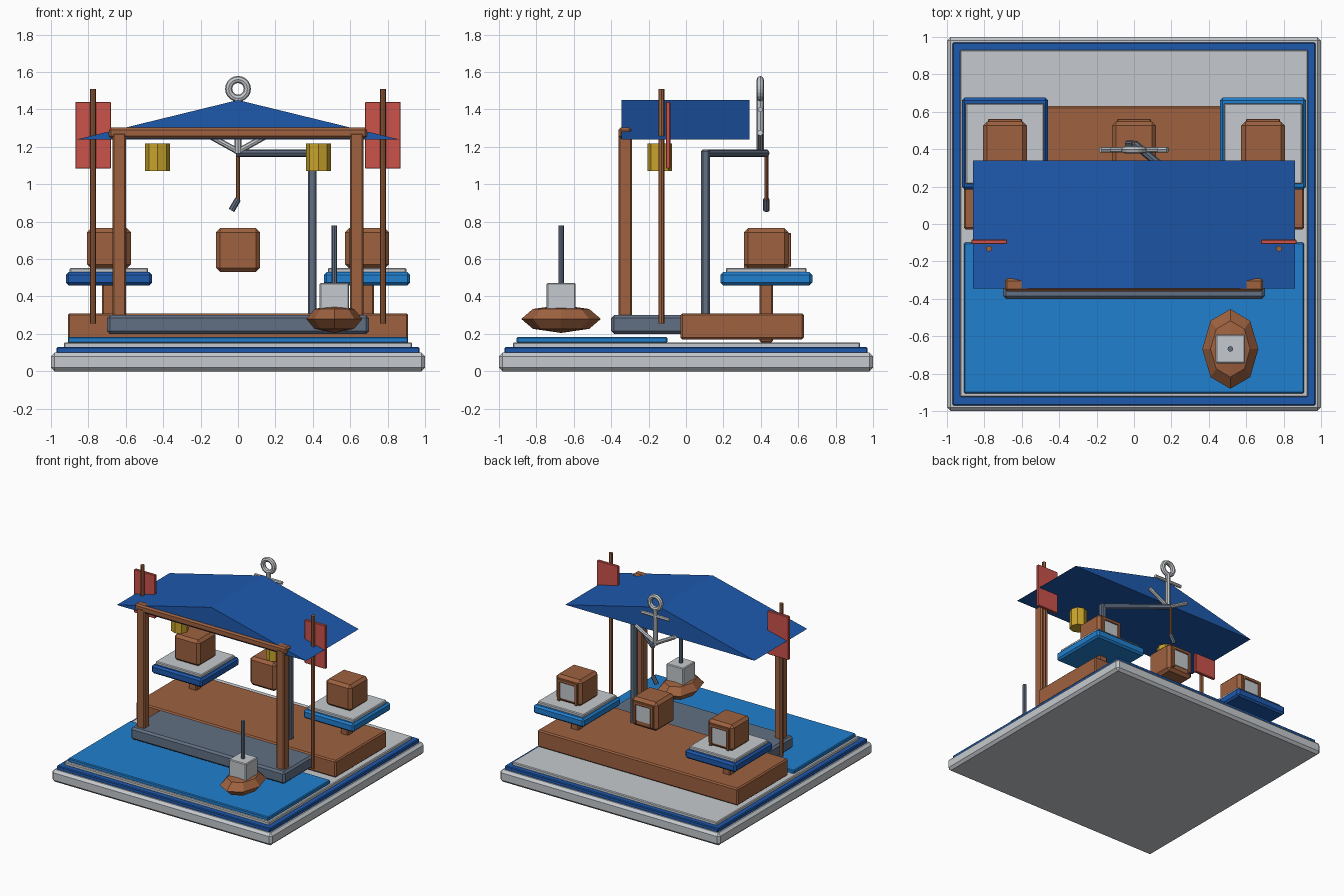
import bpy, bmesh, math
from mathutils import Vector

if "Cube" in bpy.data.objects:
    bpy.data.objects.remove(bpy.data.objects["Cube"])


def mat(name, r, g, b):
    m = bpy.data.materials.new(name)
    m.diffuse_color = (r, g, b, 1)
    m.use_nodes = True
    m.node_tree.nodes["Principled BSDF"].inputs["Base Color"].default_value = m.diffuse_color
    return m


GREY = mat("light grey", 0.56, 0.59, 0.62)
NAVY = mat("deep blue", 0.013, 0.10, 0.42)
BLUE = mat("water blue", 0.015, 0.215, 0.63)
WOOD = mat("wood brown", 0.34, 0.12, 0.05)
SLATE = mat("slate grey", 0.12, 0.16, 0.23)
RED = mat("flag red", 0.60, 0.085, 0.07)
GOLD = mat("lantern gold", 0.58, 0.37, 0.025)


def finish(name, bm, m):
    bmesh.ops.recalc_face_normals(bm, faces=bm.faces)
    me = bpy.data.meshes.new(name)
    bm.to_mesh(me)
    bm.free()
    me.materials.append(m)
    ob = bpy.data.objects.new(name, me)
    bpy.context.collection.objects.link(ob)
    return ob


def box(name, xs, ys, zs, m, bevel=0.0):
    """Box given by its extents on each axis, with chamfered edges."""
    bm = bmesh.new()
    bmesh.ops.create_cube(bm, size=1)
    for v in bm.verts:
        v.co = [(a + b) / 2 + c * (b - a) for (a, b), c in zip((xs, ys, zs), v.co)]
    if bevel:
        bmesh.ops.bevel(bm, geom=bm.edges[:], offset=bevel, segments=1, affect='EDGES')
    return finish(name, bm, m)


def rod(name, a, b, r, m, sides=8):
    """Cylinder between two points."""
    a, b = Vector(a), Vector(b)
    bm = bmesh.new()
    bmesh.ops.create_cone(bm, cap_ends=True, segments=sides, radius1=r, radius2=r,
                          depth=(b - a).length)
    q = (b - a).to_track_quat('Z', 'Y')
    for v in bm.verts:
        v.co = q @ v.co + (a + b) / 2
    return finish(name, bm, m)


# Stepped base
box("base", (-1, 1), (-1, 1), (0, 0.10), GREY, 0.02)
box("base_blue_step", (-0.97, 0.97), (-0.97, 0.97), (0.095, 0.13), NAVY, 0.006)
box("base_grey_step", (-0.93, 0.93), (-0.925, 0.93), (0.125, 0.155), GREY, 0.006)
box("water", (-0.91, 0.91), (-0.905, -0.10), (0.15, 0.183), BLUE, 0.006)

# Decks
box("wood_deck", (-0.91, 0.91), (-0.03, 0.63), (0.17, 0.31), WOOD, 0.01)
box("stone_sill", (-0.70, 0.70), (-0.40, 0.10), (0.20, 0.30), SLATE, 0.015)

# Gable roof, a closed triangular prism
bm = bmesh.new()
end = [bm.verts.new((x, -0.345, z)) for x, z in ((-0.86, 1.24), (0.86, 1.24), (0, 1.45))]
face = bm.faces.new(end)
ext = bmesh.ops.extrude_face_region(bm, geom=[face], use_keep_orig=True)
for v in ext["geom"]:
    if isinstance(v, bmesh.types.BMVert):
        v.co.y = 0.34
finish("roof", bm, NAVY)
box("roof_beam", (-0.69, 0.69), (-0.36, -0.292), (1.245, 1.303), WOOD, 0.012)


def crate(name, x, z0):
    """Chamfered crate with a framed grey panel on its back."""
    box(name, (x - 0.117, x + 0.117), (0.31, 0.548), (z0, 0.765), WOOD, 0.022)
    box(name + "_panel", (x - 0.07, x + 0.07), (0.545, 0.553), (0.585, 0.715), GREY)
    for s in (-1, 1):
        box(name + "_side_bar", (x + s * 0.078 - 0.012, x + s * 0.078 + 0.012),
            (0.54, 0.562), (0.56, 0.735), WOOD, 0.003)
    box(name + "_top_bar", (x - 0.088, x + 0.088), (0.54, 0.562), (0.715, 0.74), WOOD, 0.003)


# Mirrored parts: posts, flags, lanterns, pedestals
for side, s, tint in (("left", -1, NAVY), ("right", 1, BLUE)):
    def span(c, w):
        return (s * c - w, s * c + w)
    box(side + "_post", span(0.635, 0.036), (-0.362, -0.29), (0.29, 1.275), WOOD, 0.008)
    rod(side + "_flag_pole", (s * 0.775, -0.132, 0.255), (s * 0.775, -0.132, 1.51), 0.016, WOOD)
    box(side + "_flag", span(0.775, 0.095), (-0.108, -0.084), (1.085, 1.44), RED, 0.003)
    rod(side + "_lantern", (s * 0.43, -0.14, 1.07), (s * 0.43, -0.14, 1.217), 0.066, GOLD)
    box(side + "_pedestal_post", span(0.69, 0.036), (0.392, 0.464), (0.155, 0.47), WOOD, 0.008)
    box(side + "_pedestal", span(0.69, 0.23), (0.185, 0.675), (0.46, 0.53), tint, 0.014)
    box(side + "_pedestal_top", span(0.69, 0.21), (0.213, 0.645), (0.525, 0.553), GREY, 0.006)
    crate(side + "_crate", s * 0.69, 0.55)
crate("hanging_crate", 0, 0.53)

# Crane with rope and hook
box("crane_mast", (0.373, 0.421), (0.08, 0.128), (0.29, 1.185), SLATE, 0.01)
rod("crane_arm", (0.40, 0.10, 1.166), (0, 0.43, 1.166), 0.021, SLATE)
rod("crane_rope", (0, 0.43, 1.16), (0, 0.43, 0.91), 0.01, WOOD)
rod("crane_hook", (0, 0.43, 0.92), (-0.035, 0.43, 0.86), 0.017, SLATE)

# Anchor behind the roof
rod("anchor_shaft", (0, 0.397, 1.165), (0, 0.397, 1.46), 0.02, GREY)
rod("anchor_crossbar", (-0.125, 0.397, 1.40), (0.125, 0.397, 1.40), 0.014, GREY)
for s in (-1, 1):
    rod("anchor_arm", (0, 0.397, 1.175), (s * 0.18, 0.397, 1.275), 0.016, GREY)
bpy.ops.mesh.primitive_torus_add(major_radius=0.05, minor_radius=0.019, major_segments=20,
                                 minor_segments=8, location=(0, 0.397, 1.51),
                                 rotation=(math.pi / 2, 0, 0))
ring = bpy.context.object
ring.name = "anchor_ring"
ring.data.materials.append(GREY)

# Small boat
bm = bmesh.new()
bmesh.ops.create_uvsphere(bm, u_segments=8, v_segments=4, radius=1)
for v in bm.verts:
    v.co = (0.515 + v.co.x * 0.15, -0.668 + v.co.y * 0.213, 0.28 + v.co.z * 0.075)
finish("boat_hull", bm, WOOD)
box("boat_cabin", (0.437, 0.593), (-0.745, -0.59), (0.32, 0.473), GREY, 0.006)
rod("boat_mast", (0.515, -0.668, 0.46), (0.515, -0.668, 0.78), 0.015, SLATE)
